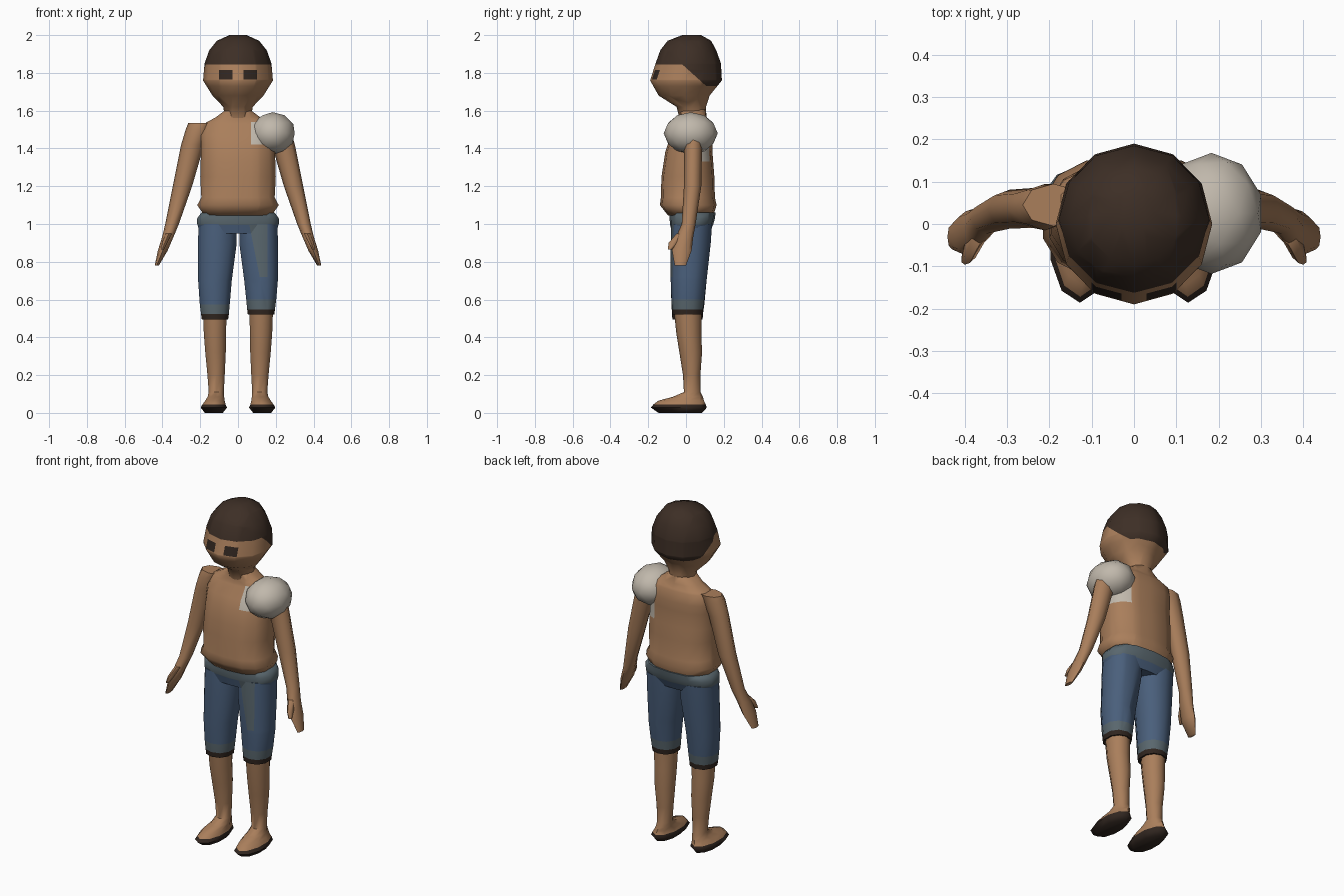
import bpy, bmesh, math
from mathutils import Vector

COLOURS = {
    "skin": (0.40, 0.21, 0.105),
    "hair_brown": (0.047, 0.028, 0.019),
    "denim_blue": (0.068, 0.115, 0.20),
    "faded_denim": (0.10, 0.135, 0.155),
    "off_white": (0.53, 0.48, 0.41),
    "dark_brown": (0.030, 0.019, 0.014),
}
MATS = []
for name, rgb in COLOURS.items():
    m = bpy.data.materials.new(name)
    m.diffuse_color = (*rgb, 1)
    MATS.append(m)
SKIN, HAIR, DENIM, FADED, WHITE, DARK = range(6)


def finish(name, bm, rule, cuts=()):
    """Cut the surface along planes, colour faces by rule, shade smooth."""
    for co, no in cuts:
        bmesh.ops.bisect_plane(bm, geom=bm.verts[:] + bm.edges[:] + bm.faces[:],
                               plane_co=Vector(co), plane_no=Vector(no), dist=1e-5)
    bmesh.ops.recalc_face_normals(bm, faces=bm.faces[:])
    for f in bm.faces:
        f.material_index = rule(f.calc_center_median())
    me = bpy.data.meshes.new(name)
    bm.to_mesh(me)
    bm.free()
    for m in MATS:
        me.materials.append(m)
    ob = bpy.data.objects.new(name, me)
    bpy.context.collection.objects.link(ob)
    bpy.ops.object.select_all(action='DESELECT')
    ob.select_set(True)
    bpy.context.view_layer.objects.active = ob
    bpy.ops.object.shade_smooth_by_angle(angle=math.radians(65))
    return ob


def loft(name, rings, rule, sides=10, power=2.0, mirror=1, cuts=()):
    """Skin a stack of rounded rings given as (z, cx, cy, rx, ry)."""
    bm = bmesh.new()
    loops = []
    for z, cx, cy, rx, ry in rings:
        loop = []
        for i in range(sides):
            a = math.tau * i / sides + math.pi / 2
            c, s = math.cos(a), math.sin(a)
            x = math.copysign(abs(c) ** (2 / power), c) * rx
            y = math.copysign(abs(s) ** (2 / power), s) * ry
            loop.append(bm.verts.new((mirror * cx + x, cy + y, z)))
        loops.append(loop)
    for a, b in zip(loops, loops[1:]):
        for i in range(sides):
            j = (i + 1) % sides
            bm.faces.new((a[i], a[j], b[j], b[i]))
    bm.faces.new(loops[0][::-1])
    bm.faces.new(loops[-1])
    return finish(name, bm, rule, cuts)


def skin(c):
    return SKIN


# Head: hairline is level in front, slopes behind the temples, level at the nape
def head_colour(c):
    hairline = min(1.845, max(1.73, 1.845 - (c.y + 0.02) * 0.9))
    if c.z > hairline:
        return HAIR
    if c.y < 0 and 0.03 < abs(c.x) < 0.10 and 1.765 < c.z < 1.815:
        return DARK
    return SKIN


loft("head", [
    (1.56, 0, 0.035, 0.068, 0.07), (1.62, 0, 0.028, 0.078, 0.078),
    (1.68, 0, -0.01, 0.135, 0.135), (1.76, 0, 0, 0.185, 0.19),
    (1.85, 0, 0.012, 0.177, 0.173), (1.92, 0, 0.012, 0.152, 0.148),
    (1.97, 0, 0.018, 0.112, 0.115), (2.0, 0, 0.03, 0.045, 0.05)],
    head_colour, sides=12, cuts=[
        ((0, 0, 1.845), (0, 0, 1)), ((0, -0.02, 1.845), (0, 0.9, 1)),
        ((0, 0, 1.73), (0, 0, 1)), ((0, 0, 1.765), (0, 0, 1)),
        ((0, 0, 1.815), (0, 0, 1)), ((0.03, 0, 0), (1, 0, 0)),
        ((-0.03, 0, 0), (1, 0, 0)), ((0.10, 0, 0), (1, 0, 0)),
        ((-0.10, 0, 0), (1, 0, 0))])


# Torso with a white patch under the shoulder pad
def torso_colour(c):
    front = c.y < 0.03 and c.x > 0.07 and 1.42 < c.z < 1.54
    back = c.y >= 0.03 and c.x > 0.12 and 1.33 < c.z < 1.54
    return WHITE if front or back else SKIN


loft("torso", [
    (1.045, 0, 0.025, 0.182, 0.12), (1.10, 0, 0.012, 0.22, 0.15),
    (1.14, 0, 0.01, 0.198, 0.143), (1.25, 0, 0.01, 0.204, 0.14),
    (1.38, 0, 0.015, 0.20, 0.125), (1.47, 0, 0.03, 0.20, 0.11),
    (1.53, 0, 0.045, 0.185, 0.085), (1.565, 0, 0.04, 0.12, 0.07),
    (1.605, 0, 0.035, 0.065, 0.07)],
    torso_colour, sides=14, power=2.5, cuts=[
        ((0.07, 0, 0), (1, 0, 0)), ((0.12, 0, 0), (1, 0, 0)),
        ((0, 0.03, 0), (0, 1, 0)), ((0, 0, 1.33), (0, 0, 1)),
        ((0, 0, 1.42), (0, 0, 1)), ((0, 0, 1.54), (0, 0, 1))])

# Shoulder pad on one side
bm = bmesh.new()
bmesh.ops.create_icosphere(bm, subdivisions=2, radius=1)
for v in bm.verts:
    v.co = Vector((0.183, 0.025, 1.48)) + v.co * Vector((0.123, 0.143, 0.112))
finish("shoulder_pad", bm, lambda c: WHITE)


# Shorts: faded waistband and a faded stripe on one thigh
def stripe(c):
    left_edge = 0.065 + (0.97 - c.z) * 0.2
    return c.y < 0.02 and left_edge < c.x < 0.155 and c.z > 0.72


def hip_colour(c):
    return FADED if c.z > 0.995 or stripe(c) else DENIM


STRIPE_CUTS = [((0.155, 0, 0), (1, 0, 0)), ((0.065, 0, 0.97), (1, 0, 0.2)),
               ((0, 0, 0.72), (0, 0, 1))]
loft("shorts_hips", [
    (0.95, 0, 0.025, 0.205, 0.098), (1.0, 0, 0.03, 0.22, 0.115),
    (1.03, 0, 0.033, 0.22, 0.12), (1.06, 0, 0.035, 0.198, 0.122)],
    hip_colour, sides=14, power=2.6,
    cuts=STRIPE_CUTS[:2] + [((0, 0, 0.995), (0, 0, 1))])

for s, side in ((-1, "right"), (1, "left")):
    hem = 0.495 if s < 0 else 0.52

    # Shorts leg with dark lining and faded hem
    def leg_colour(c):
        if c.z < hem + 0.028:
            return DARK
        return FADED if c.z < hem + 0.08 or stripe(c) else DENIM

    loft(side + "_shorts_leg", [
        (hem, 0.122, 0.008, 0.073, 0.08), (hem + 0.028, 0.122, 0.008, 0.077, 0.082),
        (hem + 0.08, 0.123, 0.01, 0.083, 0.087), (0.70, 0.122, 0.014, 0.093, 0.095),
        (0.90, 0.109, 0.025, 0.107, 0.106), (1.0, 0.108, 0.03, 0.106, 0.108)],
        leg_colour, sides=10, power=2.2, mirror=s,
        cuts=STRIPE_CUTS if s > 0 else [])

    # Lower leg and foot with a dark sole
    loft(side + "_leg", [
        (0.0, 0.128, -0.03, 0.05, 0.115), (0.028, 0.128, -0.038, 0.073, 0.148),
        (0.045, 0.127, -0.034, 0.064, 0.138), (0.065, 0.122, -0.025, 0.054, 0.12),
        (0.085, 0.117, 0.01, 0.046, 0.08), (0.11, 0.115, 0.033, 0.042, 0.044),
        (0.20, 0.116, 0.03, 0.048, 0.046), (0.32, 0.119, 0.025, 0.057, 0.06),
        (0.42, 0.122, 0.015, 0.062, 0.066), (0.56, 0.123, 0.008, 0.066, 0.074)],
        lambda c: DARK if c.z < 0.045 else SKIN, sides=10, mirror=s)

    # Arm down to the flat hand
    loft(side + "_arm", [
        (0.78, 0.43, -0.03, 0.011, 0.03), (0.86, 0.398, -0.022, 0.026, 0.052),
        (0.93, 0.372, -0.008, 0.03, 0.046), (1.0, 0.349, 0.014, 0.036, 0.037),
        (1.2, 0.294, 0.035, 0.051, 0.046), (1.42, 0.24, 0.038, 0.061, 0.047),
        (1.50, 0.21, 0.04, 0.067, 0.055), (1.535, 0.19, 0.045, 0.073, 0.05)],
        skin, sides=8, mirror=s)

    # Thumb
    loft(side + "_thumb", [
        (0.865, 0.400, -0.085, 0.009, 0.011), (0.90, 0.388, -0.066, 0.016, 0.026),
        (0.95, 0.366, -0.02, 0.02, 0.03)],
        skin, sides=6, mirror=s)
